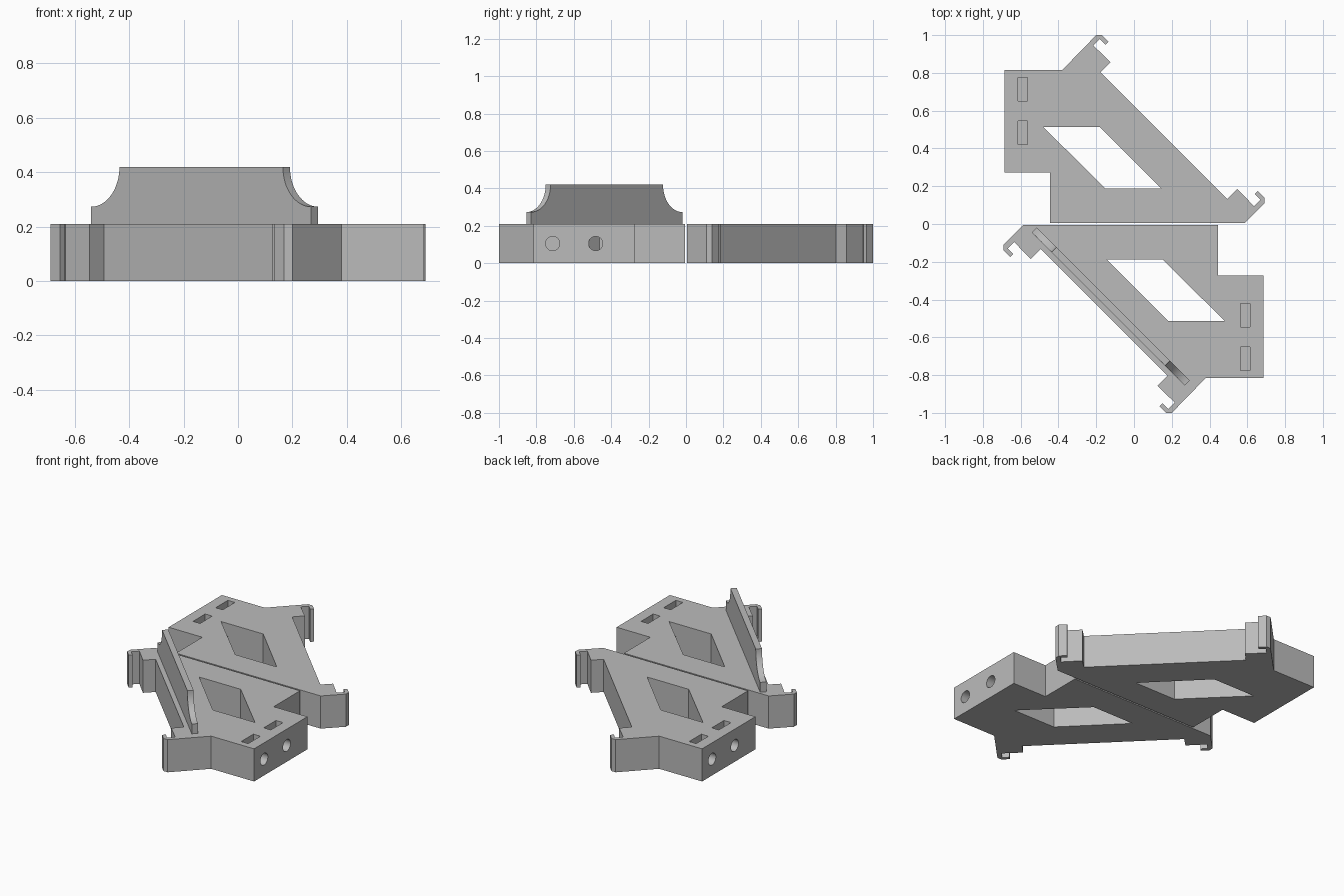
import bpy, bmesh, math
from mathutils import Matrix, Vector

cube = bpy.data.objects.get("Cube")
if cube:
    bpy.data.objects.remove(cube, do_unlink=True)

THICK = 0.21
grey = bpy.data.materials.new("plain grey")
grey.use_nodes = True
GREY = (0.5, 0.5, 0.5, 1)
grey.diffuse_color = GREY
grey.node_tree.nodes["Principled BSDF"].inputs["Base Color"].default_value = GREY


def add_object(name, bm):
    bmesh.ops.recalc_face_normals(bm, faces=bm.faces)
    mesh = bpy.data.meshes.new(name)
    bm.to_mesh(mesh)
    bm.free()
    mesh.materials.append(grey)
    obj = bpy.data.objects.new(name, mesh)
    bpy.context.collection.objects.link(obj)
    return obj


def prism(name, points, direction):
    """Extrude a flat outline of 3D points along a direction."""
    bm = bmesh.new()
    face = bm.faces.new([bm.verts.new(p) for p in points])
    ext = bmesh.ops.extrude_face_region(bm, geom=[face])
    verts = [g for g in ext["geom"] if isinstance(g, bmesh.types.BMVert)]
    bmesh.ops.translate(bm, verts=verts, vec=direction)
    return add_object(name, bm)


def upright(name, outline, z0, z1):
    return prism(name, [(x, y, z0) for x, y in outline], (0, 0, z1 - z0))


# Clip hook outline, from outer root round the lip to the wall notch
hook = [(-0.69, -0.11), (-0.69, -0.14), (-0.655, -0.175), (-0.639, -0.159),
        (-0.669, -0.129), (-0.635, -0.095), (-0.547, -0.185), (-0.493, -0.133)]
SHIFT = 0.31
mirrored_hook = [(y + SHIFT, x - SHIFT) for x, y in reversed(hook)]
body = [(0.445, -0.005), (-0.585, -0.005)] + hook + mirrored_hook + [
    (0.38, -0.815), (0.685, -0.815), (0.685, -0.273), (0.445, -0.273)]
window = [(-0.145, -0.187), (0.15, -0.187), (0.48, -0.513), (0.18, -0.513)]


def cut(target, cutter):
    cutter.hide_render = True
    cutter.display_type = 'WIRE'
    mod = target.modifiers.new(cutter.name, 'BOOLEAN')
    mod.operation = 'DIFFERENCE'
    mod.solver = 'EXACT'
    mod.object = cutter
    bpy.context.view_layer.objects.active = target
    bpy.ops.object.modifier_apply(modifier=mod.name)
    bpy.data.objects.remove(cutter, do_unlink=True)


def make_bracket(name):
    bracket = upright(name, body, 0, THICK)
    cut(bracket, upright("window_cutter", window, -0.1, 0.4))
    for y in (-0.483, -0.713):
        # Nut pocket open at the top
        slot = [(0.565, y - 0.062), (0.615, y - 0.062), (0.615, y + 0.062), (0.565, y + 0.062)]
        cut(bracket, upright("slot_cutter", slot, 0.04, 0.4))
        # Bolt hole in the end face
        ring = [(0.43, y + 0.038 * math.cos(a), 0.105 + 0.038 * math.sin(a))
                for a in (math.tau * i / 32 for i in range(32))]
        cut(bracket, prism("bolt_cutter", ring, (0.4, 0, 0)))
    bpy.ops.object.select_all(action='DESELECT')
    bracket.select_set(True)
    bpy.context.view_layer.objects.active = bracket
    bpy.ops.object.shade_smooth_by_angle(angle=math.radians(25))
    return bracket


front_bracket = make_bracket("front_bracket")
back_bracket = make_bracket("back_bracket")
back_bracket.data.transform(Matrix.Rotation(math.pi, 4, 'Z'))

# Upright fin with concave shoulders along the diagonal edge
start, along = Vector((-0.54, -0.045, 0)), Vector((1, -1, 0)).normalized()
LENGTH, RADIUS, TOP = 1.144, 0.147, 0.42
arc = [(RADIUS * math.sin(a), TOP - RADIUS * math.cos(a))
       for a in (math.pi / 2 * i / 16 for i in range(17))]
profile = [(0, THICK)] + arc
profile += [(LENGTH - s, z) for s, z in reversed(profile)]
fin = prism("fin", [start + along * s + Vector((0, 0, z)) for s, z in profile], (0.026, 0.026, 0))
bpy.ops.object.select_all(action='DESELECT')
fin.select_set(True)
bpy.context.view_layer.objects.active = fin
bpy.ops.object.shade_smooth_by_angle(angle=math.radians(25))
